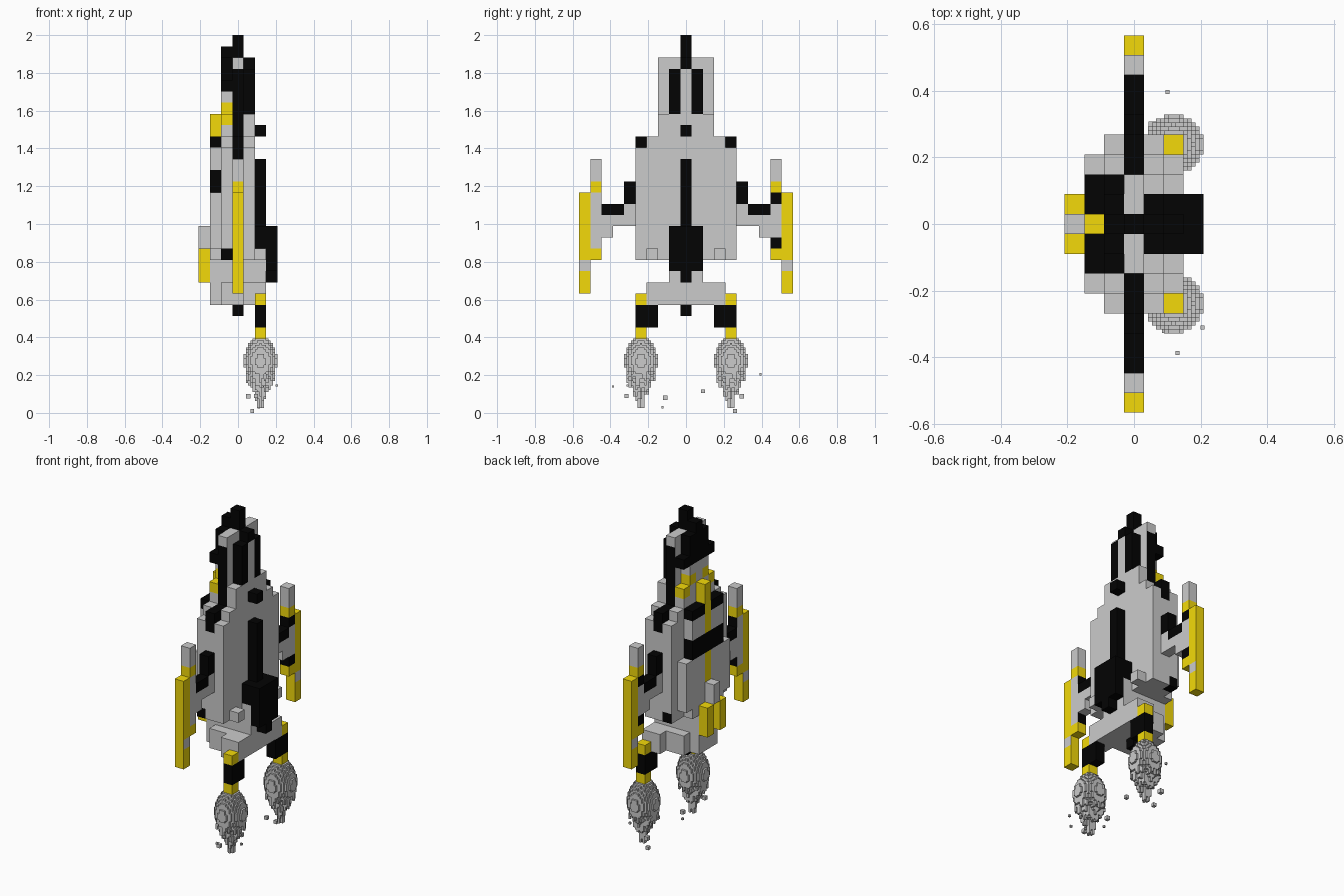
import bpy, bmesh, math, random

if "Cube" in bpy.data.objects:
    bpy.data.objects.remove(bpy.data.objects["Cube"])

random.seed(4)
S = 2 / 33.6            # size of one building block
GREY, BLACK, GOLD = 0, 1, 2


def material(name, colour):
    m = bpy.data.materials.new(name)
    m.diffuse_color = colour
    m.use_nodes = True
    m.node_tree.nodes["Principled BSDF"].inputs["Base Color"].default_value = m.diffuse_color
    return m


MATS = [None, material("black_paint", (0.001, 0.001, 0.001, 1)),
        material("gold_paint", (0.9, 0.7, 0.003, 1))]
cells = {}              # (i, j, k) -> part, colour on x faces, colour on other faces


def fill(part, i, j, k, colour=GREY, edge=None, mirror=True):
    """Fill inclusive block ranges; k counts down from the nose, j is mirrored."""
    for a in range(i[0], i[1] + 1):
        for b in range(j[0], j[1] + 1):
            for c in range(k[0], k[1] + 1):
                for sign in ((1, -1) if mirror else (1,)):
                    cells[a, b * sign, c] = (part, colour, colour if edge is None else edge)


DIRS = {
    (1, 0, 0): ((1, 0, 0), (1, 1, 0), (1, 1, 1), (1, 0, 1)),
    (-1, 0, 0): ((0, 0, 0), (0, 0, 1), (0, 1, 1), (0, 1, 0)),
    (0, 1, 0): ((0, 1, 0), (0, 1, 1), (1, 1, 1), (1, 1, 0)),
    (0, -1, 0): ((0, 0, 0), (1, 0, 0), (1, 0, 1), (0, 0, 1)),
    (0, 0, 1): ((0, 0, 1), (1, 0, 1), (1, 1, 1), (0, 1, 1)),
    (0, 0, -1): ((0, 0, 0), (0, 1, 0), (1, 1, 0), (1, 0, 0)),
}


def block_mesh(name, items, occupied, size, origin, colour=lambda key, d: GREY):
    """Make one object from the exposed faces of a set of blocks (z index up)."""
    bm, verts = bmesh.new(), {}
    for key in items:
        for d, corners in DIRS.items():
            if tuple(p + q for p, q in zip(key, d)) in occupied:
                continue
            loop = []
            for c in corners:
                v = tuple(p + q for p, q in zip(key, c))
                if v not in verts:
                    verts[v] = bm.verts.new([o + (n - 0.5) * size for o, n in zip(origin, v)])
                loop.append(verts[v])
            face = bm.faces.get(loop) or bm.faces.new(loop)
            face.material_index = colour(key, d)
    me = bpy.data.meshes.new(name)
    bm.to_mesh(me)
    bm.free()
    for m in MATS:
        me.materials.append(m)
    ob = bpy.data.objects.new(name, me)
    bpy.context.collection.objects.link(ob)


# Nose and cockpit
fill("nose", (0, 0), (0, 0), (0, 1), BLACK)
fill("nose", (-1, -1), (0, 0), (1, 4), BLACK)
fill("nose", (0, 0), (0, 2), (2, 2))
fill("nose", (0, 0), (0, 2), (3, 8), GREY, BLACK)
fill("nose", (-1, -1), (1, 1), (2, 4), BLACK)
fill("nose", (-1, -1), (2, 2), (4, 4), BLACK)
fill("nose", (1, 1), (0, 0), (2, 2), BLACK)
fill("nose", (1, 1), (0, 0), (3, 6))
fill("nose", (1, 1), (1, 1), (3, 6), BLACK)
fill("nose", (-1, -1), (0, 1), (5, 8))
fill("nose", (-1, -1), (1, 1), (6, 6), GOLD)
fill("nose", (-1, -1), (2, 2), (7, 7), GOLD)
fill("nose", (-1, -1), (2, 2), (8, 8))
fill("nose", (1, 1), (0, 2), (7, 8))
fill("nose", (2, 2), (0, 0), (8, 8), BLACK)

# Main hull, stepped outwards
fill("hull", (-1, 1), (0, 3), (9, 9))
fill("hull", (0, 0), (3, 3), (9, 9), GREY, BLACK)
fill("hull", (0, 0), (4, 4), (9, 9), BLACK)
fill("hull", (-1, 1), (0, 4), (10, 19))
fill("hull", (0, 0), (4, 4), (10, 10), GREY, BLACK)
fill("hull", (-1, -1), (4, 4), (19, 19), GREY, BLACK)
fill("hull", (-2, -2), (1, 2), (9, 9), BLACK)
fill("hull", (-2, -2), (1, 2), (10, 18))
fill("hull", (-2, -2), (3, 3), (14, 18))
fill("hull", (-2, -2), (0, 2), (12, 13), BLACK)
fill("hull", (-2, -2), (0, 2), (18, 19))
fill("hull", (2, 2), (3, 3), (19, 19))

# Gold and black spine pieces
fill("top_trim", (-2, -2), (0, 0), (7, 11), GOLD)
fill("top_trim", (-2, -2), (0, 0), (14, 17), GOLD)
fill("top_trim", (-3, -3), (0, 0), (17, 18))
fill("top_trim", (-3, -3), (1, 1), (19, 21), GOLD)
fill("belly_keel", (2, 2), (0, 0), (11, 21), BLACK)
fill("belly_keel", (2, 3), (0, 1), (17, 20), BLACK)
fill("belly_keel", (2, 2), (1, 1), (19, 21))
fill("belly_keel", (3, 3), (0, 0), (21, 21), BLACK)

# Tail and engine crossbar, tapering towards the back
fill("tail", (-2, 1), (0, 1), (20, 23))
fill("tail", (-1, 1), (2, 2), (22, 23))
fill("tail", (1, 2), (0, 3), (22, 23))
fill("tail", (0, 0), (0, 0), (24, 24), BLACK)

# Engines
fill("engines", (2, 2), (4, 4), (23, 26), GOLD)
fill("engines", (2, 2), (3, 4), (24, 25), BLACK)

# Wings with tip fins
fill("wings", (0, 0), (5, 5), (13, 14), BLACK)
fill("wings", (0, 0), (5, 5), (15, 16))
fill("wings", (0, 0), (6, 7), (15, 15), BLACK)
fill("wings", (0, 0), (6, 7), (16, 16))
fill("wings", (0, 0), (7, 7), (17, 17))
fill("tip_fins", (0, 0), (8, 8), (11, 18))
fill("tip_fins", (0, 0), (8, 8), (13, 13), GOLD)
fill("tip_fins", (0, 0), (8, 8), (19, 19), GOLD)
for k in (14, 18):
    fill("tip_fins", (0, 0), (8, 8), (k, k), GREY, BLACK)
    fill("tip_fins", (0, 0), (8, 8), (k, k), BLACK, mirror=False)
fill("tip_fins", (0, 0), (9, 9), (14, 22), GOLD)
fill("tip_fins", (0, 0), (9, 9), (20, 20), GREY, GOLD)

# One object per ship part, skipping faces buried between parts
grid = {(i, j, -k): v for (i, j, k), v in cells.items()}
for part in sorted({v[0] for v in grid.values()}):
    block_mesh(part, [c for c, v in grid.items() if v[0] == part], grid, S,
               (0, 0, 2 - S / 2),
               lambda key, d: grid[key][1] if d[0] else grid[key][2])

# Exhaust flames made of finer blocks: (height, radius) profile with a ragged tail
F = S / 5
PROFILE = [(0.02, 0.006), (0.06, 0.014), (0.12, 0.03), (0.17, 0.056), (0.22, 0.08),
           (0.27, 0.089), (0.31, 0.084), (0.35, 0.07), (0.395, 0.04)]


def radius(z):
    for (z0, r0), (z1, r1) in zip(PROFILE, PROFILE[1:]):
        if z0 <= z <= z1:
            return r0 + (r1 - r0) * (z - z0) / (z1 - z0)
    return 0


streaks = {(a, b): random.choice((0, 0, 0.02, 0.04))
           for a in range(-8, 9) for b in range(-8, 9)}
flame = set()
for (a, b), drop in streaks.items():
    for c in range(31):
        z = 0.032 + c * F
        lifted = z + drop if z < 0.2 else z
        if math.hypot(a, b) * F <= radius(lifted) and z < 0.39:
            flame.add((a, b, c))
for name, side in (("flame_left", -1), ("flame_right", 1)):
    block_mesh(name, flame, flame, F, (2 * S, side * 4 * S, 0.032))

# Loose sparks: x, y, z, size
SPARKS = [(0.205, -0.31, 0.145, 0.012), (0.13, -0.387, 0.14, 0.012), (0.1, 0.395, 0.205, 0.012),
          (0.095, -0.315, 0.09, 0.022), (0.055, 0.295, 0.088, 0.024), (0.075, 0.26, 0.01, 0.02),
          (0.1, -0.11, 0.08, 0.022), (0.11, -0.125, 0.03, 0.012), (0.13, 0.09, 0.115, 0.02)]
for n, (x, y, z, size) in enumerate(SPARKS):
    block_mesh(f"spark_{n + 1}", [(0, 0, 0)], {(0, 0, 0)}, size, (x, y, z))
